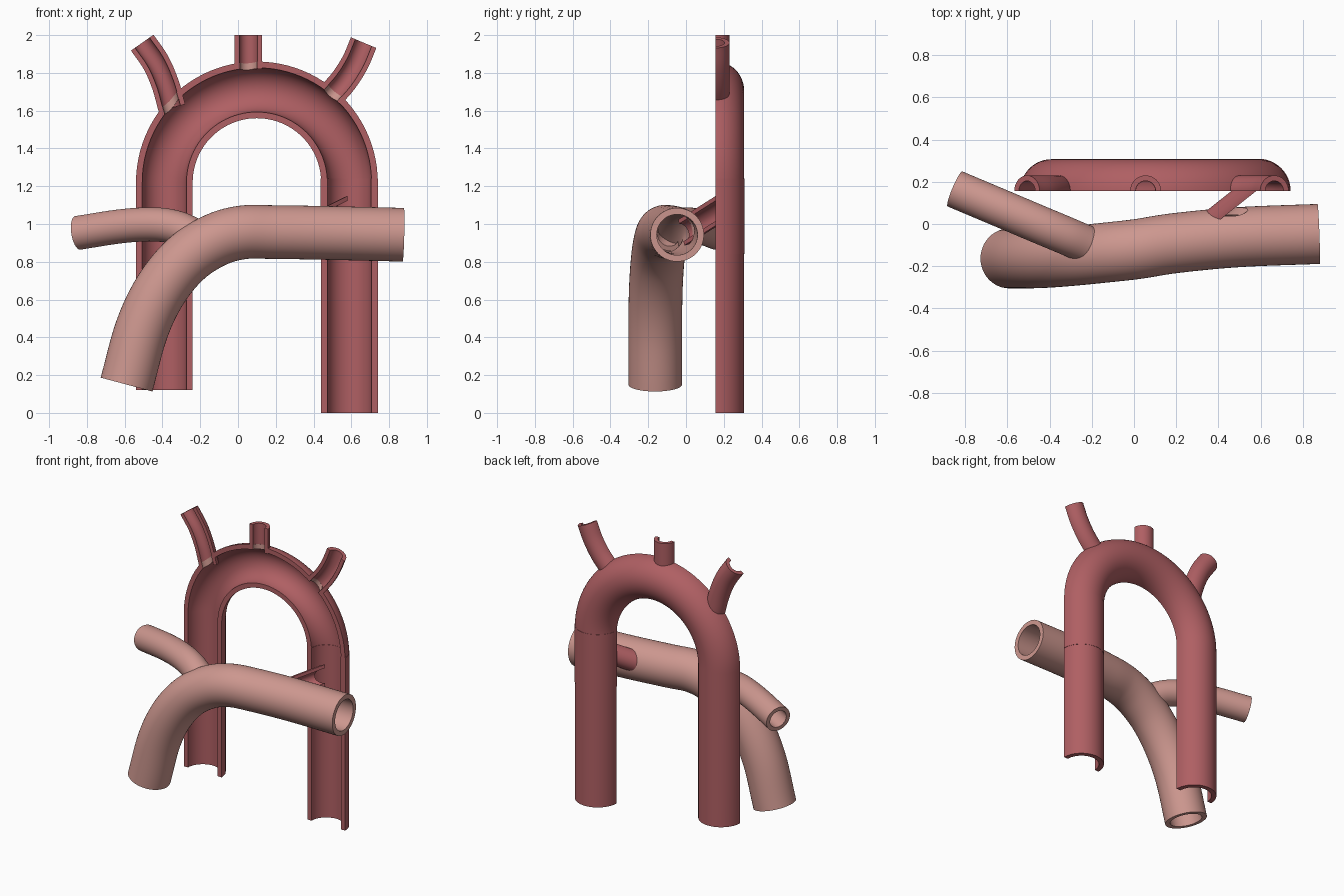
import bpy, bmesh, math
from mathutils import Vector

if "Cube" in bpy.data.objects:
    bpy.data.objects.remove(bpy.data.objects["Cube"], do_unlink=True)

CUT_Y = 0.157          # plane on which the red vessels are sliced open
BACK = Vector((0, 1, 0))
UP = Vector((0, 0, 1))


def material(name, rgb):
    m = bpy.data.materials.new(name)
    m.use_nodes = True
    m.diffuse_color = (*rgb, 1)
    m.node_tree.nodes["Principled BSDF"].inputs["Base Color"].default_value = (*rgb, 1)
    return m


RED = material("dark_red", (0.43, 0.115, 0.125))
PINK = material("pale_pink", (0.61, 0.31, 0.275))


def spline(points, steps=8):
    """Smooth path through the points."""
    p = [Vector(q) for q in points]
    p = [p[0] * 2 - p[1]] + p + [p[-1] * 2 - p[-2]]
    out = []
    for a, b, c, d in zip(p, p[1:], p[2:], p[3:]):
        for i in range(steps):
            t = i / steps
            out.append(0.5 * (2 * b + (c - a) * t + (2 * a - 5 * b + 4 * c - d) * t ** 2
                              + (3 * b - a - 3 * c + d) * t ** 3))
    return out + [p[-2]]


def flat(points):
    """Points given as x, z on the slicing plane."""
    return [Vector((x, CUT_Y, z)) for x, z in points]


def vessel(name, path, outer, inner, mat, ref=BACK, half=False, flat_end=False):
    """Walled pipe along a path; a half pipe keeps only the side facing ref."""
    n = 24 if half else 48
    count = n + 1 if half else n
    span = math.pi if half else 2 * math.pi
    bm = bmesh.new()
    rings = []
    for i, p in enumerate(path):
        t = (path[min(i + 1, len(path) - 1)] - path[max(i - 1, 0)]).normalized()
        side = t.cross(ref).normalized()
        back = side.cross(t)
        pair = []
        for r in (outer, inner):
            row = []
            for k in range(count):
                a = span * k / n
                q = p + r * (math.cos(a) * side + math.sin(a) * back)
                if flat_end and i == len(path) - 1:
                    q += t * ((CUT_Y - q.y) / t.y)
                row.append(bm.verts.new(q))
            pair.append(row)
        rings.append(pair)
    # walls
    for r0, r1 in zip(rings, rings[1:]):
        for w in (0, 1):
            for k in range(n):
                j = (k + 1) % count
                bm.faces.new((r0[w][k], r0[w][j], r1[w][j], r1[w][k]))
        if half:
            for k in (0, n):
                bm.faces.new((r0[0][k], r0[1][k], r1[1][k], r1[0][k]))
    # end rims
    for o, q in (rings[0], rings[-1]):
        for k in range(n):
            j = (k + 1) % count
            bm.faces.new((o[k], o[j], q[j], q[k]))
    bmesh.ops.recalc_face_normals(bm, faces=bm.faces)
    me = bpy.data.meshes.new(name)
    bm.to_mesh(me)
    bm.free()
    ob = bpy.data.objects.new(name, me)
    bpy.context.collection.objects.link(ob)
    me.materials.append(mat)
    me.materials.append(PINK)
    return ob


def pierce(ob, start, end, radius):
    """Cut a round opening whose wall is pale."""
    d = end - start
    bpy.ops.mesh.primitive_cylinder_add(vertices=40, radius=radius, depth=d.length,
                                        location=(start + end) / 2,
                                        rotation=d.to_track_quat('Z', 'Y').to_euler())
    cutter = bpy.context.object
    cutter.hide_render = True
    for m in ob.data.materials:
        cutter.data.materials.append(m)
    for f in cutter.data.polygons:
        f.material_index = 1
    mod = ob.modifiers.new("opening", 'BOOLEAN')
    mod.operation, mod.solver, mod.object = 'DIFFERENCE', 'EXACT', cutter
    bpy.context.view_layer.update()
    cut = ob.evaluated_get(bpy.context.evaluated_depsgraph_get())
    mesh = bpy.data.meshes.new_from_object(cut)
    ob.modifiers.clear()
    ob.data = mesh
    bpy.data.objects.remove(cutter, do_unlink=True)


# Sliced arch with its right-hand leg
MID_X, SPRING, BEND = 0.1, 1.22, 0.49
R_OUT, R_IN = 0.15, 0.117
LEG_X = MID_X + BEND
arc = [(MID_X - BEND * math.cos(a), SPRING + BEND * math.sin(a))
       for a in (math.pi * i / 48 for i in range(49))]
arch = vessel("arch", flat([(MID_X - BEND, 0.12)] + arc), R_OUT, R_IN, RED, half=True)
parts = [arch]

# Left leg in two sections, the upper one a hair wider
for name, top, low, extra in (("leg_joint_section", 1.24, 0.84, 0.002),
                              ("leg_lower_section", 0.84, 0, 0)):
    parts.append(vessel(name, flat([(LEG_X, top), (LEG_X, low)]),
                        R_OUT + extra, R_IN - extra, RED, half=True))

# Three branches rising from the arch, each opening into it
branches = {
    "right_branch": [(-0.35, 1.615), (-0.385, 1.74), (-0.435, 1.855), (-0.507, 1.96)],
    "middle_branch": [(0.055, 1.82), (0.055, 2.0)],
    "left_branch": [(0.49, 1.68), (0.56, 1.76), (0.62, 1.855), (0.665, 1.96)],
}
for name, pts in branches.items():
    path = spline(flat(pts))
    parts.append(vessel(name, path, 0.073, 0.047, RED, half=True))
    d = (path[1] - path[0]).normalized()
    pierce(arch, path[0] - d * 0.05, path[0] + d * 0.08, 0.0455)

# Wide pink trunk in front
trunk = vessel("front_trunk", spline([
    (-0.59, -0.163, 0.15), (-0.51, -0.163, 0.44), (-0.41, -0.16, 0.65), (-0.28, -0.15, 0.81),
    (-0.13, -0.135, 0.91), (0.02, -0.118, 0.955), (0.2, -0.09, 0.957),
    (0.5, -0.062, 0.952), (0.875, -0.047, 0.943)]), 0.142, 0.108, PINK)
parts.append(trunk)

# Thinner pink side pipe
parts.append(vessel("side_pipe", spline([
    (-0.23, -0.095, 0.94), (-0.33, -0.052, 0.982), (-0.45, -0.002, 0.998),
    (-0.62, 0.07, 0.988), (-0.848, 0.166, 0.953)]), 0.09, 0.062, PINK, ref=UP))

# Sliced connecting duct between trunk and left leg
low, high = Vector((0.35, -0.025, 0.955)), Vector((0.58, CUT_Y, 1.07))
away = Vector((low.y - high.y, high.x - low.x, 0)).normalized()
parts.append(vessel("connecting_duct", [low, high], 0.073, 0.05, RED,
                    ref=away, half=True, flat_end=True))
pierce(trunk, low, high, 0.049)

for ob in bpy.context.view_layer.objects:
    ob.select_set(ob in parts)
bpy.context.view_layer.objects.active = arch
bpy.ops.object.shade_smooth_by_angle(angle=math.radians(35))
